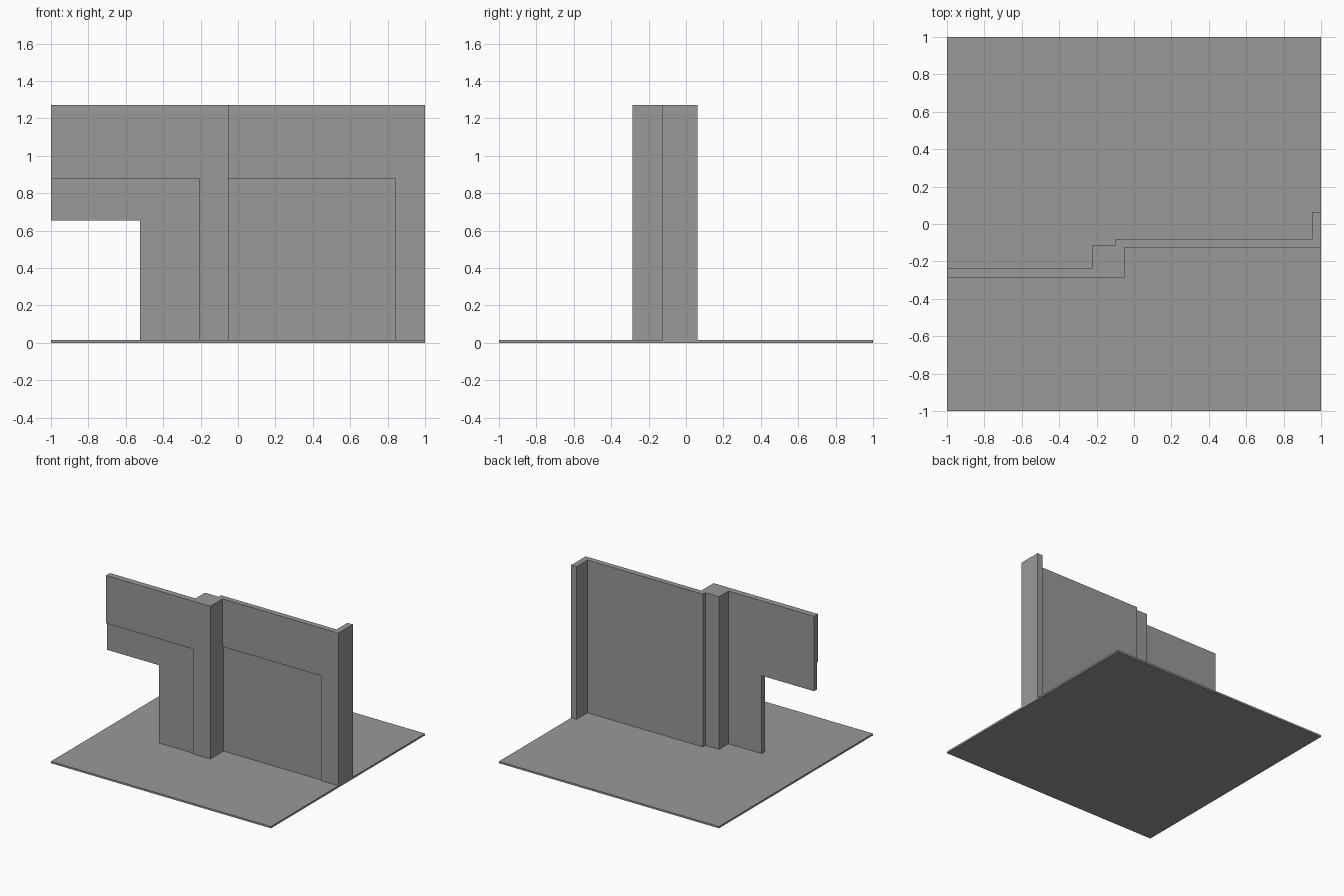
import bpy, bmesh

if "Cube" in bpy.data.objects:
    bpy.data.objects.remove(bpy.data.objects["Cube"])

grey = bpy.data.materials.new("plain grey")
grey.diffuse_color = (0.32, 0.32, 0.32, 1)
grey.use_nodes = True
grey.node_tree.nodes["Principled BSDF"].inputs["Base Color"].default_value = grey.diffuse_color


def prism(name, outline, z0, z1):
    """Extrude a counter-clockwise plan outline from z0 to z1."""
    bm = bmesh.new()
    face = bm.faces.new([bm.verts.new((x, y, z0)) for x, y in outline])
    top = bmesh.ops.extrude_face_region(bm, geom=[face])["geom"]
    bmesh.ops.translate(bm, vec=(0, 0, z1 - z0),
                        verts=[v for v in top if isinstance(v, bmesh.types.BMVert)])
    bmesh.ops.recalc_face_normals(bm, faces=bm.faces)
    mesh = bpy.data.meshes.new(name)
    bm.to_mesh(mesh)
    bm.free()
    mesh.materials.append(grey)
    ob = bpy.data.objects.new(name, mesh)
    bpy.context.collection.objects.link(ob)
    return ob


def box(name, x0, x1, y0, y1, z0, z1):
    return prism(name, [(x0, y0), (x1, y0), (x1, y1), (x0, y1)], z0, z1)


def cut(target, *bounds):
    """Subtract a box from the target and apply the result."""
    cutter = box("cutter", *bounds)
    cutter.hide_render = True
    mod = target.modifiers.new("cut", "BOOLEAN")
    mod.operation, mod.solver, mod.object = "DIFFERENCE", "EXACT", cutter
    bpy.context.view_layer.objects.active = target
    bpy.ops.object.modifier_apply(modifier=mod.name)
    bpy.data.objects.remove(cutter, do_unlink=True)


# Thin floor slab
T = 0.015
box("floor_slab", -1, 1, -1, 1, 0, T)

# Stepped wall, one plan outline
wall = prism("stepped_wall", [
    (-1, -0.285), (-0.052, -0.285), (-0.052, -0.125), (1, -0.125),
    (1, 0.062), (0.952, 0.062), (0.952, -0.08), (-0.098, -0.08),
    (-0.098, -0.112), (-0.222, -0.112), (-0.222, -0.235), (-1, -0.235)], T, 1.27)

# Passage at the left, then the two shallow front recesses
cut(wall, -1.1, -0.524, -0.4, -0.15, -0.1, 0.655)
cut(wall, -1.1, -0.208, -0.4, -0.274, -0.1, 0.877)
cut(wall, -0.052, 0.842, -0.2, -0.114, -0.1, 0.877)
